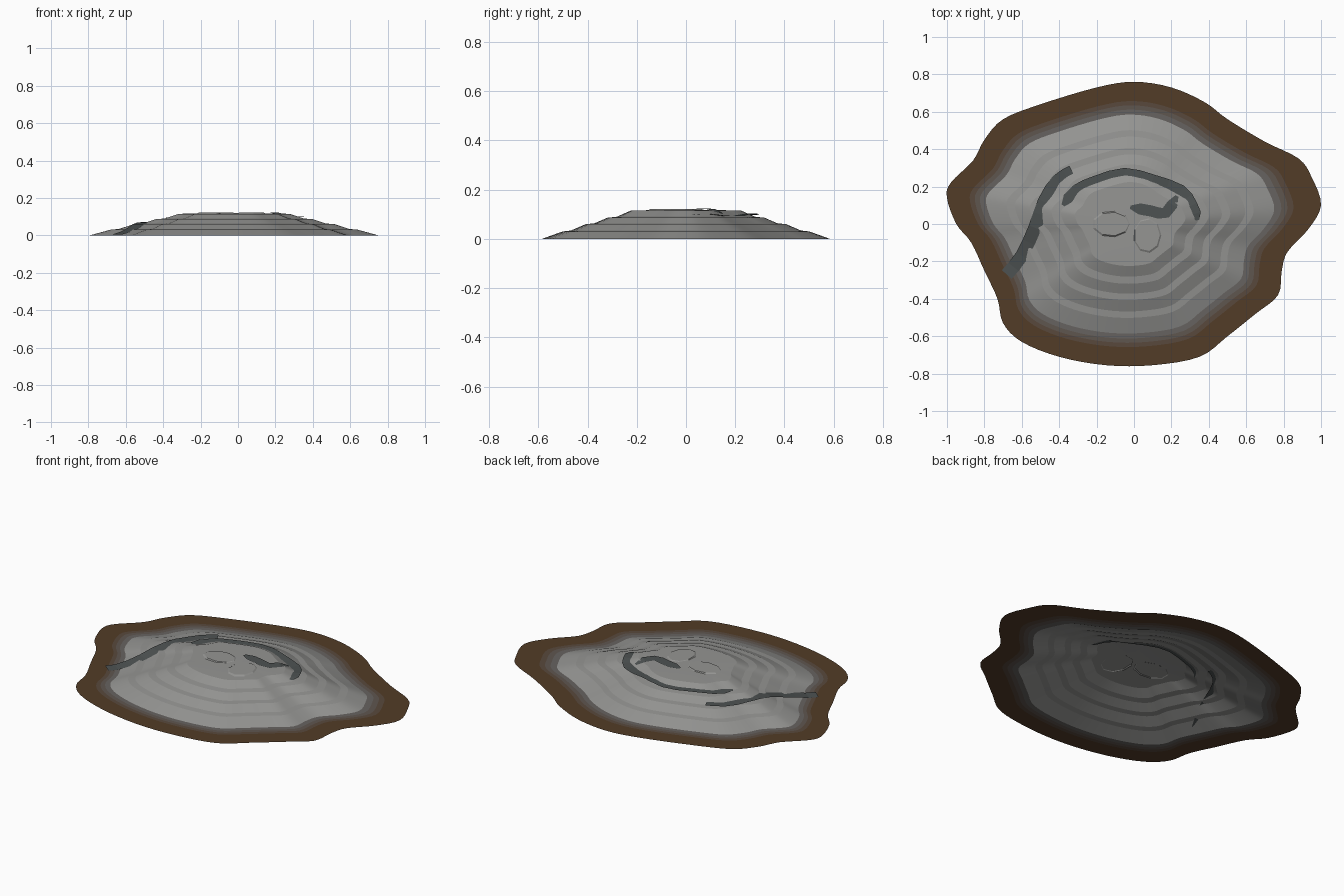
import bpy, bmesh, math
from mathutils import Vector
from mathutils.bvhtree import BVHTree

if "Cube" in bpy.data.objects:
    bpy.data.objects.remove(bpy.data.objects["Cube"])

# Outer edge of the ground, counter-clockwise
EDGE = [(1, .1), (.95, .25), (.88, .35), (.7, .44), (.5, .56), (.38, .65), (.2, .73), (0, .76),
        (-.2, .73), (-.5, .64), (-.7, .56), (-.8, .45), (-.86, .34), (-.98, .22), (-1, .14),
        (-.95, 0), (-.87, -.1), (-.8, -.25), (-.73, -.4), (-.7, -.53), (-.6, -.63), (-.4, -.71),
        (-.15, -.755), (.1, -.755), (.35, -.71), (.5, -.6), (.65, -.48), (.77, -.38), (.79, -.25),
        (.82, -.15), (.93, -.03)]


def material(name, r, g, b):
    m = bpy.data.materials.new(name)
    m.diffuse_color = (r, g, b, 1)
    m.use_nodes = True
    m.node_tree.nodes["Principled BSDF"].inputs["Base Color"].default_value = m.diffuse_color
    return m


def smooth_path(points, steps, closed=False):
    """Catmull-Rom curve through the points."""
    pts = [Vector(p) for p in points]
    n = len(pts)
    get = (lambda i: pts[i % n]) if closed else (lambda i: pts[max(0, min(n - 1, i))])
    out = []
    for i in range(n if closed else n - 1):
        a, b, c, d = (get(i + k) for k in (-1, 0, 1, 2))
        for s in range(steps):
            t = s / steps
            out.append(.5 * (2 * b + (c - a) * t + (2 * a - 5 * b + 4 * c - d) * t * t
                             + (3 * b - a - 3 * c + d) * t ** 3))
    return out if closed else out + [pts[-1]]


def finish(bm, name, mats, smooth=True):
    bmesh.ops.recalc_face_normals(bm, faces=bm.faces)
    if sum(f.normal.z * f.calc_area() for f in bm.faces) < 0:
        bmesh.ops.reverse_faces(bm, faces=bm.faces)
    me = bpy.data.meshes.new(name)
    bm.to_mesh(me)
    for m in mats:
        me.materials.append(m)
    ob = bpy.data.objects.new(name, me)
    bpy.context.collection.objects.link(ob)
    if smooth:
        bpy.ops.object.select_all(action='DESELECT')
        ob.select_set(True)
        bpy.context.view_layer.objects.active = ob
        bpy.ops.object.shade_smooth_by_angle(angle=math.radians(8))
    return ob


def loft(outline, rings, cap=False, band_mats=False):
    """Bridge scaled copies of an outline; rings = (scale, z, x shift)."""
    bm = bmesh.new()
    loops = [[bm.verts.new((p.x * s + dx, p.y * s, z)) for p in outline] for s, z, dx in rings]
    n = len(outline)
    for k, (a, b) in enumerate(zip(loops, loops[1:])):
        for i in range(n):
            f = bm.faces.new((a[i], a[(i + 1) % n], b[(i + 1) % n], b[i]))
            f.material_index = k if band_mats else 0
    if cap:
        c = bm.verts.new((rings[-1][2], 0, .12))
        for i in range(n):
            bm.faces.new((loops[-1][i], loops[-1][(i + 1) % n], c))
    return bm


outline = smooth_path(EDGE, 4, closed=True)
grey = material("rock", .3, .3, .29)
dark = material("haul_road", .075, .085, .085)

# Flat earth rim, fading from brown to grey toward the mound
brown, rim_grey = Vector((.085, .045, .02)), Vector((.15, .15, .15))
fades = [0, 0, .2, .45, .75]
mats = [material("earth_%d" % i, *brown.lerp(rim_grey, t)) for i, t in enumerate(fades)]
scales = [1, .9, .865, .835, .805, .77]
finish(loft(outline, [(s, 0, -.02 * (1 - s) / .23) for s in scales], band_mats=True),
       "earth_rim", mats)

# Terraced mound
steps = [(.77, 0), (.66, .03), (.615, .034), (.535, .06), (.49, .063),
         (.42, .086), (.37, .09), (.295, .115)]
bm = loft(outline, [(s, z, -.02) for s, z in steps], cap=True)
tree = BVHTree.FromBMesh(bm)
finish(bm, "terraced_mound", [grey])


def ground(x, y):
    hit = tree.ray_cast(Vector((x, y, 1)), Vector((0, 0, -1)))[0]
    return hit.z if hit else 0


# Haul roads: ribbons following the slope
def road(name, points, width):
    path = smooth_path(points, 2)
    bm = bmesh.new()
    rows = []
    for i, p in enumerate(path):
        d = (path[min(i + 1, len(path) - 1)] - path[max(i - 1, 0)]).normalized()
        side = Vector((-d.y, d.x)) * width / 2
        if name != "entry_road" and i in (0, len(path) - 1):
            side *= .3
        z = ground(p.x, p.y) + .005
        rows.append([bm.verts.new((q.x, q.y, z)) for q in (p + side, p - side)])
    for a, b in zip(rows, rows[1:]):
        bm.faces.new((a[0], a[1], b[1], b[0]))
    finish(bm, name, [dark], smooth=False)


road("entry_road", [(-.68, -.27), (-.6, -.17), (-.53, -.02), (-.48, .12), (-.41, .23), (-.33, .28)], .07)
road("upper_road", [(-.38, .1), (-.31, .18), (-.2, .23), (-.05, .27), (.1, .235),
                    (.25, .18), (.31, .1), (.34, .02)], .06)
road("inner_road", [(.23, .15), (.17, .06), (.09, .07), (-.02, .09)], .06)


# Low rubble patches on the summit
def patch(name, x, y, rx, ry):
    ring = [Vector((math.cos(a) * rx, math.sin(a) * ry)) for a in
            (i * math.tau / 9 for i in range(9))]
    bm = bmesh.new()
    lo = [bm.verts.new((x + p.x, y + p.y, .114)) for p in ring]
    hi = [bm.verts.new((x + p.x * .85, y + p.y * .85, .122)) for p in ring]
    for i in range(9):
        j = (i + 1) % 9
        bm.faces.new((lo[i], lo[j], hi[j], hi[i]))
    bm.faces.new(hi)
    finish(bm, name, [grey], smooth=False)


patch("rubble_left", -.12, 0, .11, .075)
patch("rubble_right", .07, -.06, .08, .1)
